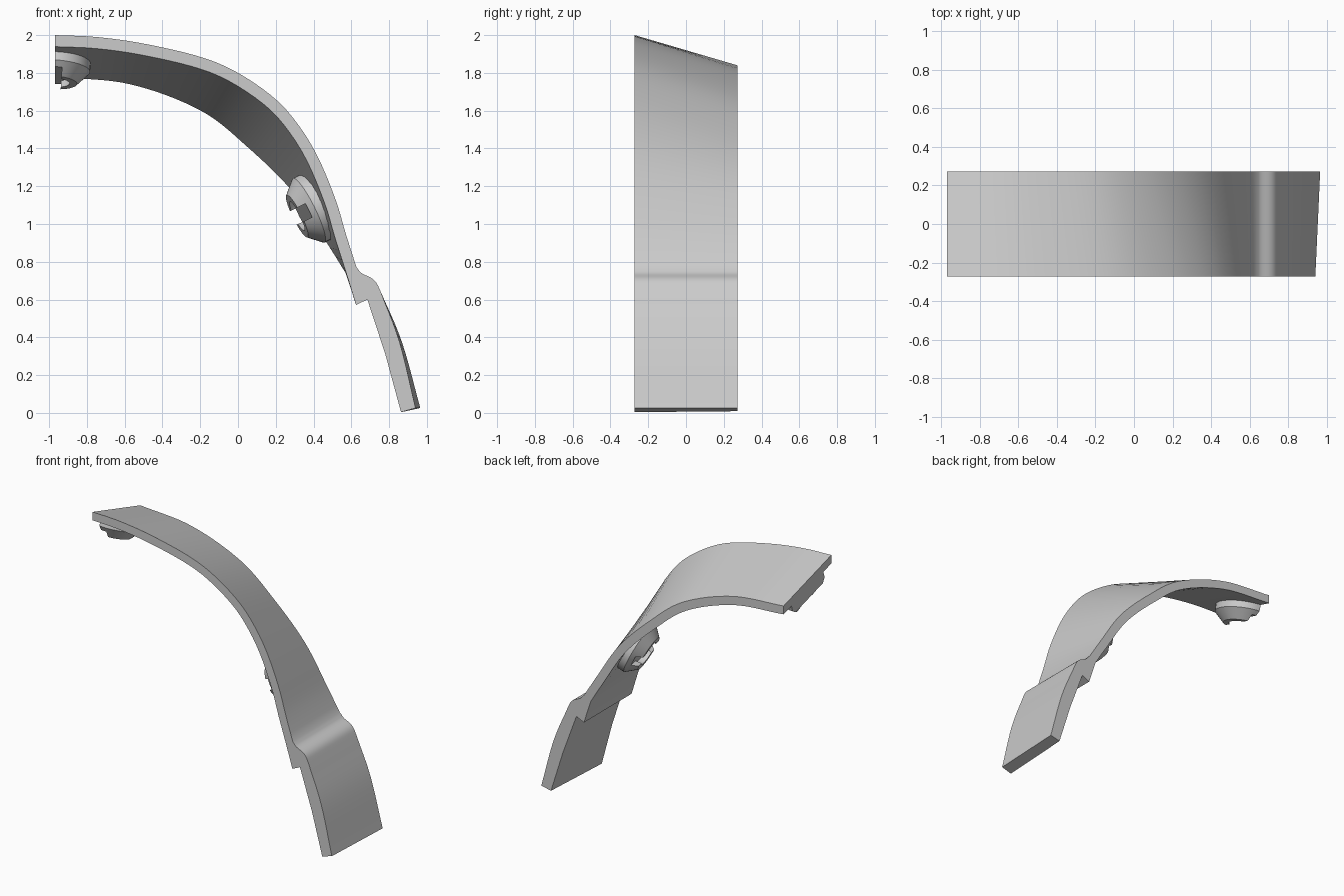
import bpy, bmesh, math
from mathutils import Vector

cube = bpy.data.objects.get("Cube")
if cube:
    bpy.data.objects.remove(cube, do_unlink=True)

mat = bpy.data.materials.new("light grey")
mat.use_nodes = True
GREY = (0.6, 0.6, 0.6, 1)
mat.diffuse_color = GREY
mat.node_tree.nodes["Principled BSDF"].inputs["Base Color"].default_value = GREY

HALF = 0.272      # half width of the strip
THICK = 0.061
LEFT = -0.97      # plane of the upper end


def finish(bm, name):
    bmesh.ops.recalc_face_normals(bm, faces=bm.faces)
    mesh = bpy.data.meshes.new(name)
    bm.to_mesh(mesh)
    bm.free()
    mesh.materials.append(mat)
    obj = bpy.data.objects.new(name, mesh)
    bpy.context.collection.objects.link(obj)
    bpy.ops.object.select_all(action='DESELECT')
    obj.select_set(True)
    bpy.context.view_layer.objects.active = obj
    bpy.ops.object.shade_smooth_by_angle(angle=math.radians(30))


def spline(points, count):
    """Smooth curve through the points, evenly spaced along its length."""
    p = [Vector(q) for q in points]
    p = [2 * p[0] - p[1]] + p + [2 * p[-1] - p[-2]]
    fine = []
    for a, b, c, d in zip(p, p[1:], p[2:], p[3:]):
        for i in range(20):
            t = i / 20
            fine.append(0.5 * (2 * b + (c - a) * t + (2 * a - 5 * b + 4 * c - d) * t**2
                               + (3 * b - a - 3 * c + d) * t**3))
    fine.append(p[-2])
    dist = [0]
    for a, b in zip(fine, fine[1:]):
        dist.append(dist[-1] + (b - a).length)
    out, j = [], 0
    for i in range(count):
        s = dist[-1] * i / (count - 1)
        while j < len(fine) - 2 and dist[j + 1] < s:
            j += 1
        out.append(fine[j].lerp(fine[j + 1], (s - dist[j]) / (dist[j + 1] - dist[j])))
    return out


def offset(curve):
    """Inner side of the strip."""
    out = []
    for i, q in enumerate(curve):
        t = (curve[min(i + 1, len(curve) - 1)] - curve[max(i - 1, 0)]).normalized()
        out.append(q + Vector((t.y, -t.x)) * THICK)
    out[0].x = LEFT
    return out


# Curved strip: one edge profile at the front, another at the back
front_arch = spline([(LEFT, 2), (-.75, 1.99), (-.5, 1.955), (-.2, 1.885), (0, 1.8), (.2, 1.66),
                     (.33, 1.51), (.43, 1.34), (.52, 1.12), (.57, .95), (.627, .772)], 40)
back_arch = spline([(LEFT, 1.84), (-.56, 1.80), (-.17, 1.655), (.1, 1.445), (.345, 1.2),
                    (.52, .935), (.622, .772)], 40)
step = [(.627, .772), (.653, .741), (.706, .714), (.733, .688), (.754, .645)]
front_inner, back_inner = offset(front_arch), offset(back_arch)


def outline(arch, inner, shift):
    lower = spline([(.754, .645), (.855 + shift / 2, .376), (.94 + shift, .026)], 12)
    under = [Vector(q) for q in [(.863 + shift, .004 + shift / 5), (.78 + shift / 2, .31),
                                 (.685, .6), (.625, .572)]]
    return arch + spline(step, 14)[1:] + lower[1:] + under + inner[::-1]


bm = bmesh.new()
rings = []
for shape, y in ((outline(front_arch, front_inner, 0), -HALF),
                 (outline(back_arch, back_inner, .025), HALF)):
    rings.append([bm.verts.new((q.x, y, q.y)) for q in shape])
    bm.faces.new(rings[-1])
n = len(rings[0])
for i in range(n):
    k = (i + 1) % n
    bm.faces.new((rings[0][i], rings[0][k], rings[1][k], rings[1][i]))
finish(bm, "curved_strip")


def lathe(bm, profile, seg=40):
    """Turn a closed section of (radius, height) points about z."""
    rows = []
    for r, h in profile:
        if r == 0:
            rows.append([bm.verts.new((0, 0, h))] * seg)
        else:
            rows.append([bm.verts.new((r * math.cos(math.tau * i / seg),
                                       r * math.sin(math.tau * i / seg), h)) for i in range(seg)])
    for a, b in zip(rows, rows[1:] + rows[:1]):
        if a[0] is a[1] and b[0] is b[1]:
            continue
        for i in range(seg):
            k = (i + 1) % seg
            bm.faces.new(list(dict.fromkeys((a[i], a[k], b[k], b[i]))))


def cut(bm, point, normal):
    """Remove everything behind the plane and close the cut."""
    bmesh.ops.bisect_plane(bm, geom=bm.verts[:] + bm.edges[:] + bm.faces[:], dist=1e-5,
                           plane_co=point, plane_no=normal, clear_inner=True)
    bmesh.ops.holes_fill(bm, edges=[e for e in bm.edges if e.is_boundary], sides=0)


def mid(i):
    q = (front_inner[i] + back_inner[i]) / 2
    return Vector((q.x, 0, q.y))


def clip(name, i, trim):
    # Local frame: x along the strip, y across it, z out of its inner side
    centre = mid(i)
    along = (mid(min(i + 1, 39)) - mid(max(i - 1, 0))).normalized()
    a, b = front_inner[i], back_inner[i]
    across = Vector((b.x - a.x, 2 * HALF, b.y - a.y))
    axis = along.cross(across).normalized()
    if axis.z > 0:
        axis = -axis
    side = Vector((0, 1, 0))
    side = (side - axis * side.dot(axis)).normalized()
    along = side.cross(axis)

    parts = []
    base = bmesh.new()
    lathe(base, [(0, -.02), (.19, -.02), (.19, .045), (.163, .074), (0, .074)])
    parts.append((base, name + "_base"))
    for sign, label in ((1, "_lower_prong"), (-1, "_upper_prong")):
        prong = bmesh.new()
        lathe(prong, [(.163, .074), (.125, .115), (.085, .115), (.1, .074)])
        cut(prong, (sign * .04, 0, 0), (sign, 0, 0))
        parts.append((prong, name + label))
    for part, label in parts:
        for v in part.verts:
            v.co = centre + along * v.co.x + side * v.co.y + axis * v.co.z
        if trim:
            cut(part, (LEFT, 0, 0), (1, 0, 0))
        if part.faces:
            finish(part, label)
        else:
            part.free()


# Half clip at the upper end, whole clip lower down the inside
clip("end_clip", 0, True)
clip("inner_clip", min(range(40), key=lambda i: abs(mid(i).z - 1.07)), False)
